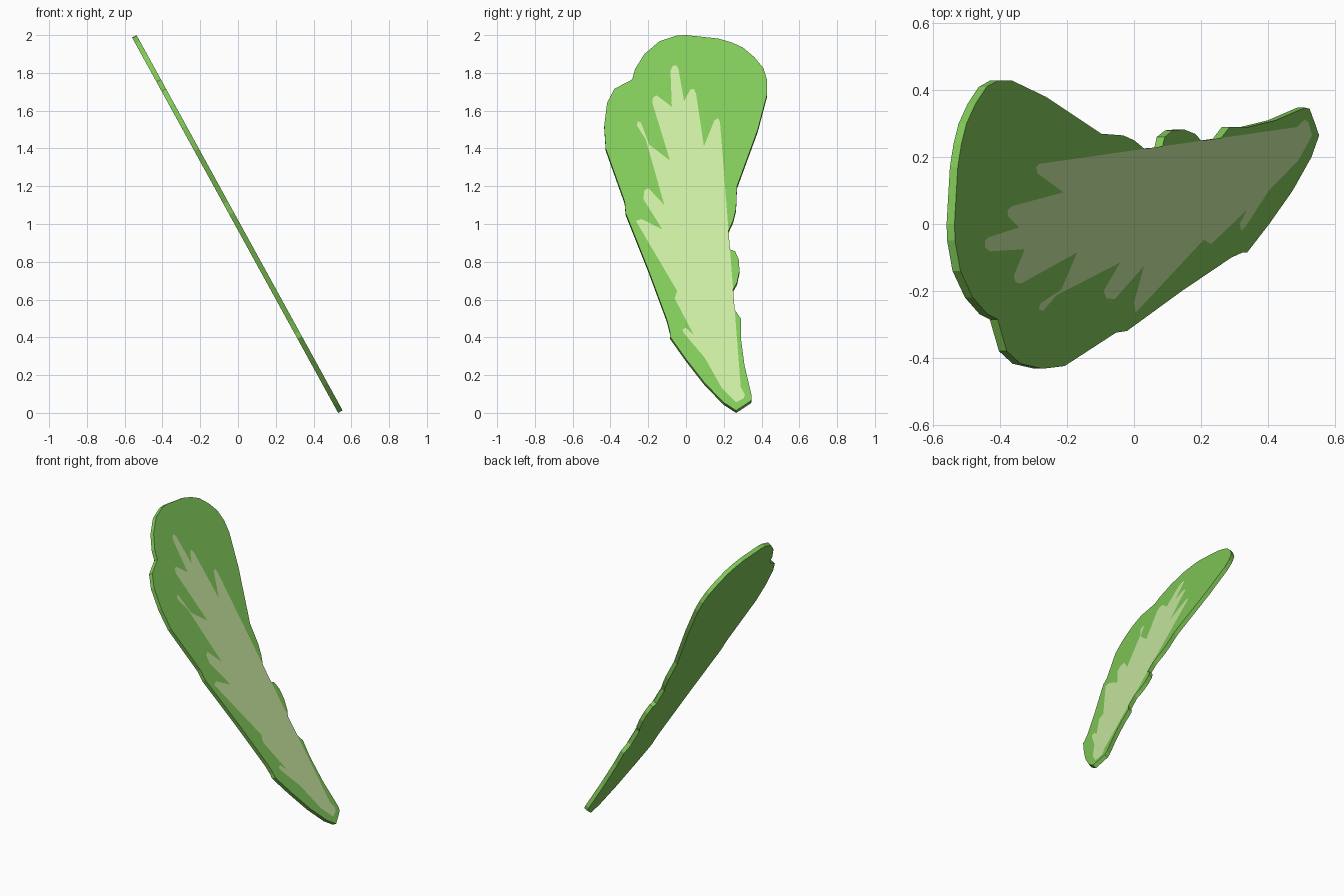
import bpy, bmesh
from mathutils import Vector

SLOPE = 0.549                                   # x run per unit of z along the leaning leaf
NORMAL = Vector((1, 0, SLOPE)).normalized()
THICK = 0.027


def on_face(y, z, lift=0.0):
    """Place a side-view point on the leaning front face."""
    return Vector((-0.537 + (2 - z) * SLOPE, y, z)) + NORMAL * lift


def sheet(name, outline, color, lift=0.0, thick=0.0):
    bm = bmesh.new()
    face = bm.faces.new([bm.verts.new(on_face(y, z, lift)) for y, z in outline])
    face.normal_update()
    if face.normal.dot(NORMAL) < 0:
        face.normal_flip()
    if thick:
        back = bmesh.ops.extrude_face_region(bm, geom=[face], use_keep_orig=True)
        moved = [v for v in back["geom"] if isinstance(v, bmesh.types.BMVert)]
        bmesh.ops.translate(bm, verts=moved, vec=-NORMAL * thick)
        bmesh.ops.recalc_face_normals(bm, faces=bm.faces)
    bmesh.ops.triangulate(bm, faces=[f for f in bm.faces if len(f.verts) > 4])
    mesh = bpy.data.meshes.new(name)
    bm.to_mesh(mesh)
    bm.free()
    mat = bpy.data.materials.new(name + "_green")
    mat.diffuse_color = (*color, 1)
    mesh.materials.append(mat)
    obj = bpy.data.objects.new(name, mesh)
    bpy.context.collection.objects.link(obj)
    return obj


# Leaf blade outline (y, z), clockwise from the top
blade = [
    (-0.05, 1.997), (0, 2.0), (0.17, 1.982), (0.24, 1.962), (0.30, 1.935), (0.36, 1.885),
    (0.41, 1.825), (0.43, 1.76), (0.43, 1.69), (0.38, 1.50), (0.27, 1.20), (0.265, 1.08),
    (0.25, 1.02), (0.225, 0.965), (0.228, 0.868), (0.26, 0.855), (0.28, 0.81), (0.283, 0.75),
    (0.27, 0.69), (0.247, 0.65), (0.255, 0.55), (0.29, 0.50), (0.29, 0.40), (0.31, 0.25),
    (0.348, 0.09), (0.345, 0.065), (0.30, 0.035), (0.265, 0.013), (0.20, 0.055), (0.10, 0.157),
    (0, 0.285), (-0.085, 0.405), (-0.085, 0.43), (-0.10, 0.49), (-0.20, 0.76), (-0.32, 1.06),
    (-0.325, 1.12), (-0.425, 1.40), (-0.433, 1.52), (-0.418, 1.64), (-0.38, 1.715),
    (-0.285, 1.765), (-0.27, 1.82), (-0.22, 1.90), (-0.14, 1.968),
]

# Pale rib with its jagged teeth, on the front face only
rib = [
    (0.265, 0.055), (0.305, 0.075), (0.312, 0.095), (0.29, 0.135), (0.18, 1.54), (0.17, 1.56),
    (0.15, 1.548), (0.095, 1.41), (0.053, 1.69), (0.042, 1.715), (0.022, 1.71), (-0.01, 1.65),
    (-0.04, 1.82), (-0.05, 1.837), (-0.07, 1.837), (-0.082, 1.81), (-0.075, 1.62),
    (-0.155, 1.68), (-0.175, 1.67), (-0.178, 1.64), (-0.085, 1.335), (-0.195, 1.42),
    (-0.26, 1.52), (-0.255, 1.543), (-0.238, 1.535), (-0.115, 1.10), (-0.20, 1.19),
    (-0.222, 1.175), (-0.225, 1.13), (-0.125, 0.97), (-0.235, 1.025), (-0.265, 1.015),
    (-0.047, 0.645), (-0.06, 0.605), (0.042, 0.41), (0, 0.45), (-0.02, 0.44),
    (-0.01, 0.42), (0.10, 0.29), (0.19, 0.13),
]

sheet("leaf_blade", blade, (0.223, 0.59, 0.10), thick=THICK)
sheet("leaf_rib", rib, (0.59, 0.83, 0.36), lift=0.002)
